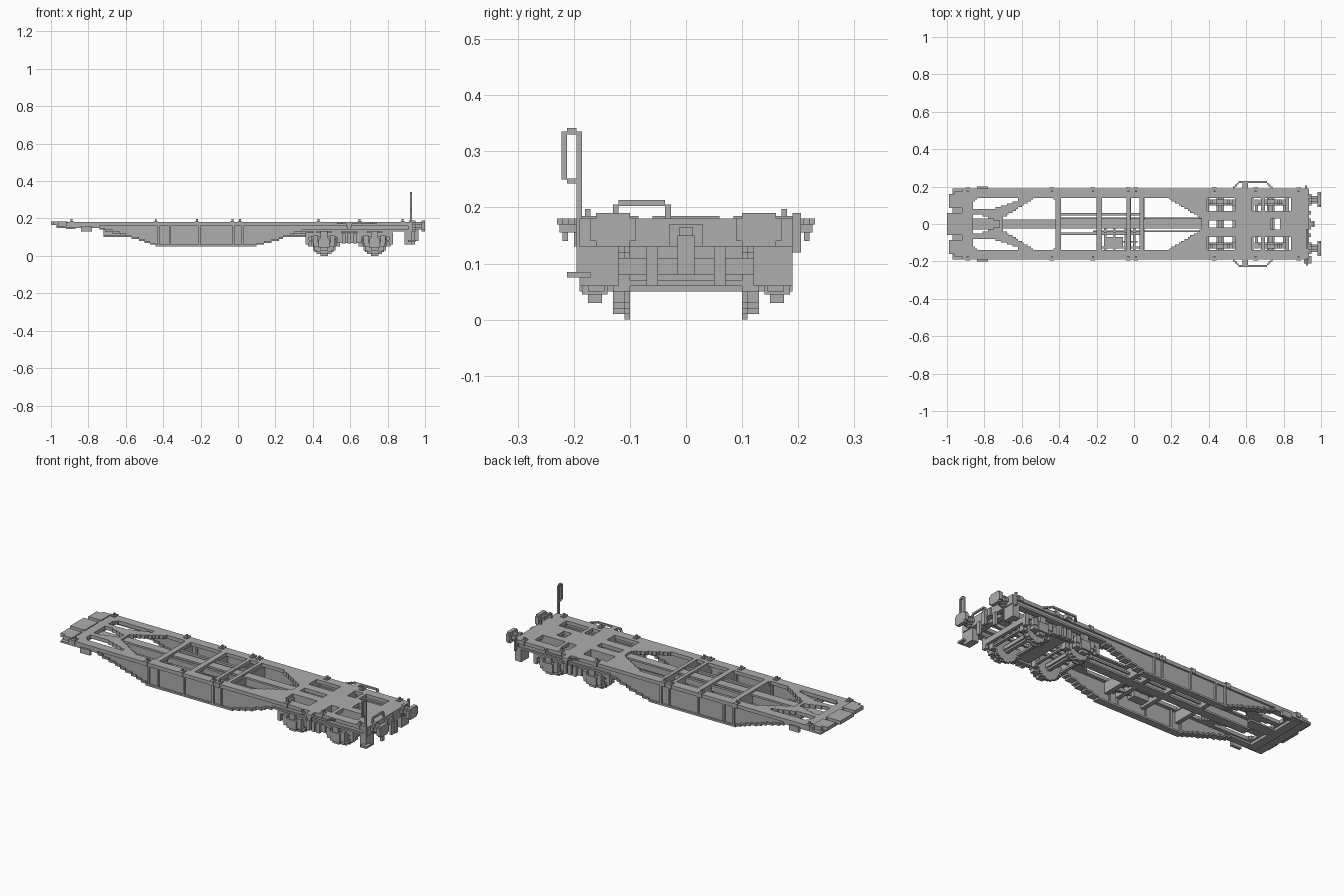
import bpy, bmesh, math

S = 0.01  # size of one block of the stepped style
grey = bpy.data.materials.new("wagon grey")
grey.diffuse_color = (0.42, 0.42, 0.42, 1)


def finish(name, bm):
    bmesh.ops.recalc_face_normals(bm, faces=bm.faces[:])
    me = bpy.data.meshes.new(name)
    bm.to_mesh(me)
    bm.free()
    me.materials.append(grey)
    ob = bpy.data.objects.new(name, me)
    bpy.context.collection.objects.link(ob)
    return ob


def boxes(name, items):
    """One object from boxes given as (x0, x1, y0, y1, z0, z1)."""
    bm = bmesh.new()
    for x0, x1, y0, y1, z0, z1 in items:
        vs = bmesh.ops.create_cube(bm, size=1)["verts"]
        for v in vs:
            v.co = ((x0 + x1) / 2 + v.co.x * (x1 - x0), (y0 + y1) / 2 + v.co.y * (y1 - y0),
                    (z0 + z1) / 2 + v.co.z * (z1 - z0))
    return finish(name, bm)


def both(items):
    """Boxes plus their copies on the other side of the wagon."""
    return items + [(a, b, -d, -c, e, f) for a, b, c, d, e, f in items]


DIRS = {(1, 0, 0): ((1, 0, 0), (1, 1, 0), (1, 1, 1), (1, 0, 1)),
        (0, 1, 0): ((0, 1, 0), (0, 1, 1), (1, 1, 1), (1, 1, 0)),
        (0, 0, 1): ((0, 0, 1), (1, 0, 1), (1, 1, 1), (0, 1, 1))}


def blocks(name, bounds, solid):
    """Stepped solid: every block whose centre passes the rule, outer faces only."""
    lo = [round(bounds[i] / S) for i in (0, 2, 4)]
    hi = [round(bounds[i] / S) for i in (1, 3, 5)]
    cells = {(i, j, k) for i in range(lo[0], hi[0]) for j in range(lo[1], hi[1])
             for k in range(lo[2], hi[2]) if solid((i + .5) * S, (j + .5) * S, (k + .5) * S)}
    bm = bmesh.new()
    verts = {}

    def vert(p):
        if p not in verts:
            verts[p] = bm.verts.new([c * S for c in p])
        return verts[p]

    for c in cells:
        for d, corners in DIRS.items():
            for side in (1, -1):
                if tuple(c[n] + side * d[n] for n in range(3)) in cells:
                    continue
                shift = (0, 0, 0) if side == 1 else d
                quad = [vert(tuple(c[n] + q[n] - shift[n] for n in range(3))) for q in corners]
                bm.faces.new(quad if side == 1 else quad[::-1])
    return finish(name, bm)


def inside(x, y, poly):
    hit = False
    for (ax, ay), (bx, by) in zip(poly, poly[1:] + poly[:1]):
        if (ay > y) != (by > y) and x < ax + (y - ay) * (bx - ax) / (by - ay):
            hit = not hit
    return hit


def lerp(x, pts):
    for (ax, az), (bx, bz) in zip(pts, pts[1:]):
        if x <= bx:
            return az + (bz - az) * (x - ax) / (bx - ax)
    return pts[-1][1]


# Deck plate with truss-like openings (outlines in x and distance from the centre line)
def rect(x0, x1, y0, y1):
    return [(x0, y0), (x1, y0), (x1, y1), (x0, y1)]


openings = [
    [(-.86, .08), (-.75, .08), (-.61, .13), (-.63, .145), (-.83, .145), (-.86, .12)],
    [(-.86, -.01), (-.72, -.01), (-.72, .015), (-.83, .05), (-.86, .05)],
    [(-.70, -.01), (-.42, -.01), (-.42, .13), (-.44, .145), (-.52, .145), (-.70, .035)],
    rect(-.39, -.20, -.01, .14), rect(-.17, -.04, -.01, .14), rect(-.02, .03, -.01, .14),
    [(.055, -.01), (.36, -.01), (.36, .03), (.18, .14), (.055, .14)],
    rect(.39, .54, .07, .14), rect(.40, .54, -.01, .02),
    rect(.63, .68, .07, .14), rect(.70, .84, .07, .14), rect(.73, .78, -.01, .03)]
blocks("deck", (-.92, .93, -.19, .19, .16, .18),
       lambda x, y, z: not any(inside(x, abs(y), p) for p in openings))

# Fish-bellied side girders: web, flanges and stiffening ribs
belly = [(-1, .15), (-.74, .145), (-.60, .105), (-.42, .05), (.08, .05), (.20, .08), (.35, .13), (1, .13)]
ribs = (-.43, -.37, -.21, -.03, .02)


def girder(x, y, z):
    y = abs(y)
    low = round(lerp(x, belly) / S) * S
    if y < .15 or z < low:
        return False
    return y > .16 and y < .18 or z < low + S or any(abs(x - r - .005) < .004 for r in ribs)


blocks("side_girders", (-.97, .92, -.19, .19, .05, .16), girder)

# Centre sill and inner members
boxes("centre_sill", [(-.72, .40, -.025, .025, .16, .17), (-.72, .40, -.008, .008, .11, .16),
                      (-.72, .40, -.025, .025, .10, .11)])
boxes("inner_stringers", both([(-.40, .05, .045, .06, .14, .17)]))
boxes("cross_members", [(x, x + .025, -.16, .16, .10, .16) for x in (-.42, -.20, -.04, .03)])
boxes("rear_frame", both([(.36, .90, .05, .07, .14, .16)]) +
      [(x, x + .03, -.17, .17, .14, .16) for x in (.37, .85)] + [(.54, .63, -.15, .15, .13, .16)])

# Articulated end
boxes("joint_beam", [(-.92, -.87, -.18, .18, .145, .16), (-.87, -.72, -.03, .03, .15, .16)])
boxes("joint_plates", both([(-.99, -.91, .085, .16, .165, .185), (-.96, -.91, .16, .175, .165, .185)]) +
      [(-1, -.91, -.06, .06, .165, .185), (-.97, -.91, -.17, .17, .15, .165)])
boxes("side_brackets", both([(-.84, -.78, .185, .20, .13, .16)]))

# Container locks along the deck edge
spots = (-.89, -.44, -.22, -.03, .01, .43, .65, .88)
boxes("container_locks", both([b for x in spots for b in (
    (x - .012, x + .012, .16, .195, .16, .185), (x - .005, x + .005, .17, .18, .18, .197))]))

# Brake gear hung between the girders
boxes("brake_cylinder", [(-.15, -.06, -.12, -.07, .09, .13), (-.06, .02, -.10, -.09, .10, .12)])
boxes("brake_hangers", [(x, x + .012, -.16, -.02, .12, .135) for x in (-.16, -.11, -.05, -.005)] +
      [(-.17, .04, -.06, -.05, .115, .13), (-.17, .04, -.13, -.12, .115, .13)])
boxes("brake_rods", [(-.40, .40, .028, .036, .12, .13), (-.22, .40, -.044, -.036, .12, .13)])

# Wheelsets
axles = (.46, .73)
for n, ax in enumerate(axles):
    def wheel(x, y, z, ax=ax):
        r = math.hypot(x - ax, z - .07)
        y = abs(y)
        return r < .017 or (.10 < y < .13 and r < (.067 if y < .11 else .060))
    blocks("wheelset_%d" % (n + 1), (ax - .07, ax + .07, -.15, .15, 0, .14), wheel)

# Bogie frame with axle boxes, springs and cross beams
boxes("bogie_side_frames", both([
    (.36, .83, .145, .165, .10, .125), (.53, .66, .145, .17, .07, .11),
    (.37, .53, .15, .16, .075, .085), (.66, .82, .15, .16, .075, .085),
    (.36, .38, .14, .165, .06, .11), (.81, .83, .14, .165, .06, .11)]))
boxes("axle_boxes", both([b for ax in axles for b in (
    (ax - .03, ax + .03, .14, .185, .045, .095), (ax - .055, ax + .055, .145, .175, .05, .07),
    (ax - .02, ax + .02, .15, .175, .03, .045), (ax - .018, ax + .018, .145, .18, .095, .13))]))
boxes("bogie_springs", both([(ax + d - .013, ax + d + .013, .15, .18, .07, .11)
                             for ax in axles for d in (-.045, .045)]))
boxes("spring_nest", both([(.555 + i * .03, .575 + i * .03, .16, .185, .065, .12) for i in range(3)]))
boxes("bogie_cross_beams", [(.55, .64, -.15, .15, .08, .13), (.36, .38, -.15, .15, .08, .11),
                            (.81, .83, -.15, .15, .08, .11)] +
      both([(.38, .55, .04, .055, .09, .105), (.64, .81, .04, .055, .09, .105)]))
boxes("brake_blocks", both([(ax + d - .01, ax + d + .01, .10, .13, .05, .10)
                            for ax in axles for d in (-.075, .075)]) +
      [(ax + d - .008, ax + d + .008, -.11, .11, .06, .07) for ax in axles for d in (-.075, .075)])

# Shunter hand rails beside the bogie, with chamfered corners
def rail(x, y, z):
    y = abs(y)
    edge = .235 - max(0, abs(x - .635) - .065) * .9
    return y > .19 and abs(x - .635) < .115 and edge - .013 < y < edge


blocks("hand_rails", (.51, .76, -.24, .24, .17, .18), rail)
boxes("rail_brackets", both([(.58, .61, .19, .225, .155, .18), (.585, .605, .21, .22, .14, .155)]))

# Buffer end
boxes("end_beam", [(.91, .935, -.19, .19, .13, .18)])
boxes("end_brackets", both([(.89, .93, .12, .19, .06, .13), (.93, .945, .05, .07, .06, .13)]))
blocks("buffers", (.93, 1, -.18, .18, .12, .20), lambda x, y, z:
       (lambda dy, dz: (x > .98 and dy < .04 and dz < .03 and dy + dz < .058) or
        (math.hypot(dy, dz) < (.026 if x < .955 else .017)))(abs(abs(y) - .13), abs(z - .16)))
boxes("coupling_hook", [(.93, .96, -.012, .012, .14, .165), (.95, .965, -.015, .015, .08, .15),
                        (.93, .945, -.03, .03, .13, .17)])

# Steps, tall hand loop and the low deck handle at the buffer end
boxes("hand_loop", [(.92, .93, -.195, -.185, .08, .335), (.92, .93, -.222, -.212, .25, .335),
                    (.92, .93, -.212, -.195, .33, .342), (.92, .93, -.212, -.195, .243, .252)])
boxes("step", [(.91, .948, -.212, -.17, .075, .085), (.905, .915, -.19, -.18, .08, .14)])
boxes("deck_handle", [(.92, .93, -.12, -.037, .203, .213), (.92, .93, -.13, -.12, .178, .205),
                      (.92, .93, -.037, -.027, .178, .205)])
boxes("corner_grips", [(.915, .925, .19, .205, .12, .19)])
